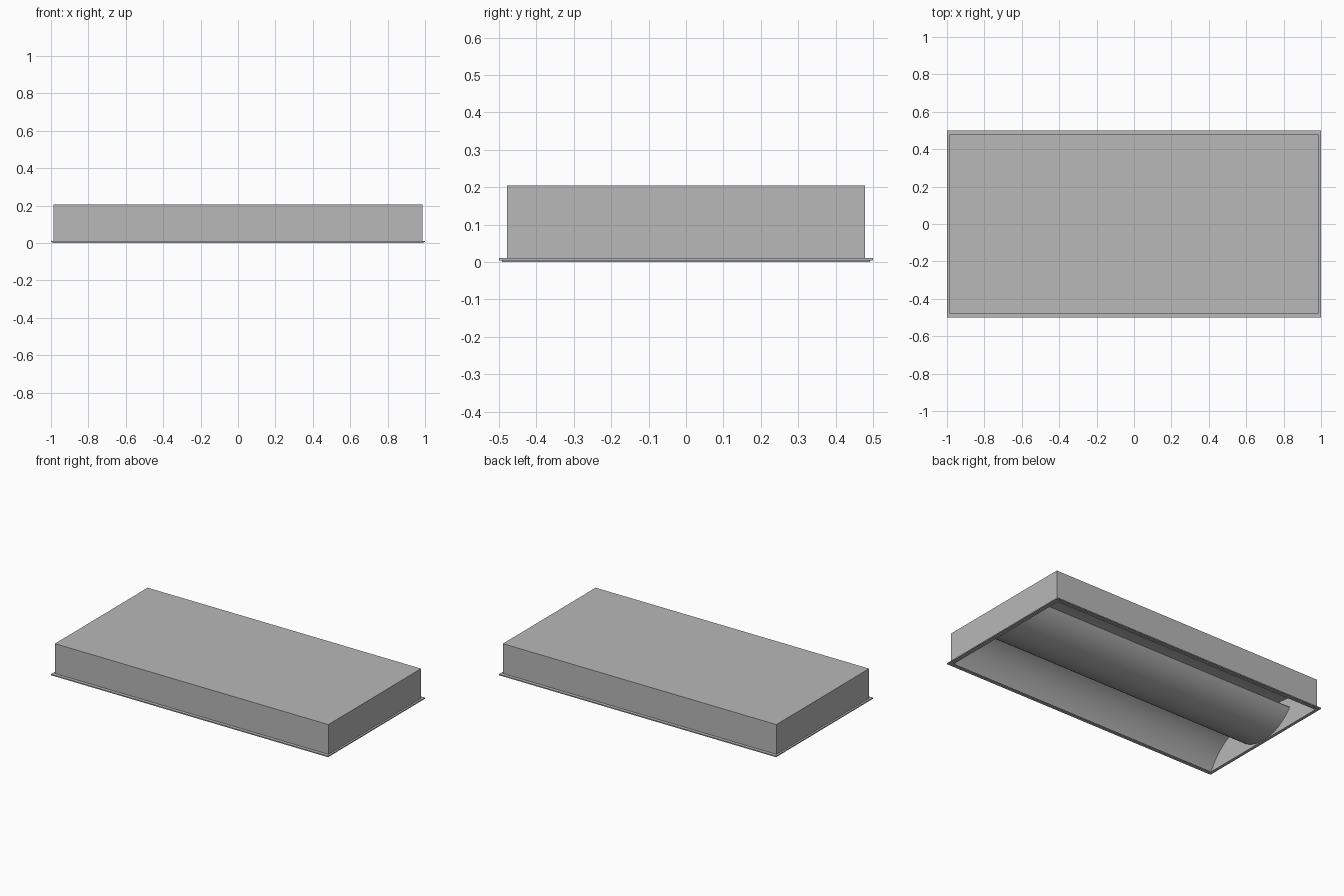
import bpy, bmesh, math

if "Cube" in bpy.data.objects:
    bpy.data.objects.remove(bpy.data.objects["Cube"])

def material(name, c):
    m = bpy.data.materials.new(name)
    m.diffuse_color = (c, c, c, 1)
    m.use_nodes = True
    m.node_tree.nodes["Principled BSDF"].inputs["Base Color"].default_value = m.diffuse_color
    return m

GREY = material("light grey enamel", 0.48)

def finish(name, bm, smooth=False):
    bmesh.ops.recalc_face_normals(bm, faces=bm.faces)
    me = bpy.data.meshes.new(name)
    bm.to_mesh(me)
    bm.free()
    ob = bpy.data.objects.new(name, me)
    bpy.context.collection.objects.link(ob)
    me.materials.append(GREY)
    if smooth:
        bpy.context.view_layer.objects.active = ob
        ob.select_set(True)
        bpy.ops.object.shade_smooth_by_angle(angle=math.radians(35))
        ob.select_set(False)
    return ob

def rings(name, loops, close=False, cap=None):
    """Bridge rectangular loops given as (half x, half y, z)."""
    bm = bmesh.new()
    rows = [[bm.verts.new((sx * hx, sy * hy, z)) for sx, sy in
             ((-1, -1), (1, -1), (1, 1), (-1, 1))] for hx, hy, z in loops]
    for i in range(len(rows) if close else len(rows) - 1):
        a, b = rows[i], rows[(i + 1) % len(rows)]
        for k in range(4):
            n = (k + 1) % 4
            bm.faces.new((a[k], a[n], b[n], b[k]))
    for i in (cap or []):
        bm.faces.new(rows[i])
    return finish(name, bm)

def extrude_sheet(name, pts, half, offset):
    """Thin sheet with a (y, z) profile, running along x."""
    prof = pts + [(y + offset[0], z + offset[1]) for y, z in reversed(pts)]
    bm = bmesh.new()
    ends = [[bm.verts.new((x, y, z)) for y, z in prof] for x in (-half, half)]
    n = len(prof)
    for i in range(n):
        j = (i + 1) % n
        bm.faces.new((ends[0][i], ends[0][j], ends[1][j], ends[1][i]))
    for e in ends:
        bm.faces.new(e)
    return finish(name, bm, True)

# Housing: thin-walled tray, open at the bottom
OX, OY, IX, IY = 0.987, 0.478, 0.983, 0.474
rings("housing", [(OX, OY, 0.205), (OX, OY, 0.008), (IX, IY, 0.008),
                  (IX, IY, 0.201)], cap=(0, 3))

# Ceiling flange and the slimmer door frame under it
rings("flange", [(1, 0.5, 0.011), (1, 0.5, 0.004), (0.98, 0.472, 0.004),
                 (0.98, 0.472, 0.011)], close=True)
rings("door_frame", [(0.992, 0.492, 0.004), (0.992, 0.492, 0.0),
                     (0.976, 0.476, 0.0), (0.976, 0.476, 0.004)], close=True)

# Curved side reflectors, mirrored about the centre line
p0, p1, p2 = (0.474, 0.008), (0.37, 0.195), (0.17, 0.197)
curve = []
for i in range(17):
    t = i / 16
    curve.append(tuple((1 - t) ** 2 * a + 2 * t * (1 - t) * b + t * t * c
                       for a, b, c in zip(p0, p1, p2)))
for side, label in ((-1, "front"), (1, "back")):
    extrude_sheet(label + "_reflector", [(side * y, z) for y, z in curve],
                  IX, (0, 0.003))

# Hanging lamp basket: shallow arc bulging downward
R, HALF, LOW = 0.298, math.asin(0.236 / 0.298), 0.008
arc = []
for i in range(33):
    a = -HALF + 2 * HALF * i / 32
    arc.append((R * math.sin(a), LOW + R - R * math.cos(a)))
extrude_sheet("lamp_basket", arc, IX, (0, 0.004))
